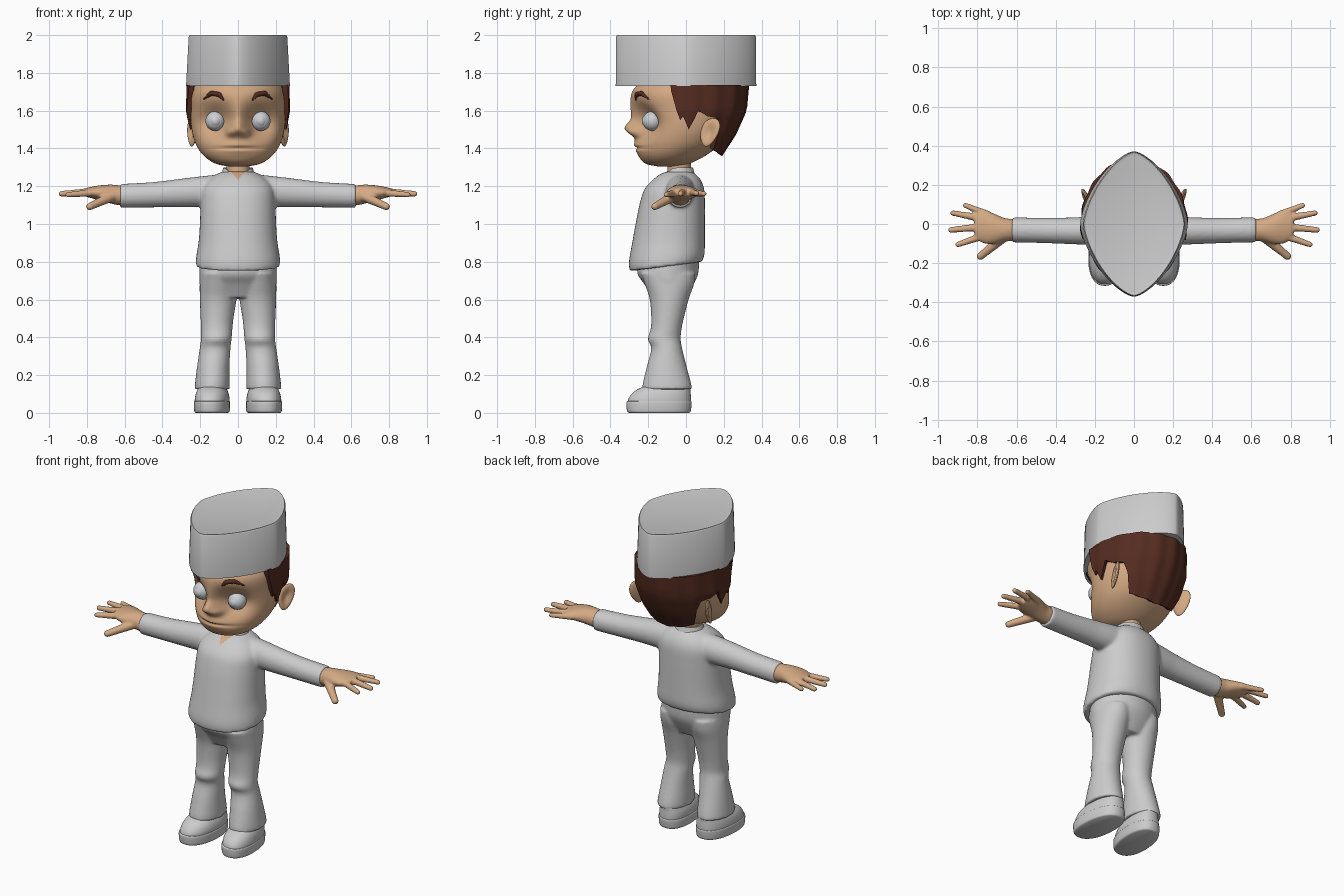
import bpy, bmesh, math
from mathutils import Vector

cube = bpy.data.objects.get("Cube")
if cube:
    bpy.data.objects.remove(cube)


def material(name, rgb):
    m = bpy.data.materials.new(name)
    m.use_nodes = True
    m.diffuse_color = (*rgb, 1)
    m.node_tree.nodes["Principled BSDF"].inputs["Base Color"].default_value = (*rgb, 1)
    return m


CLOTH = material("pale grey cloth", (.6, .6, .6))
SKIN = material("warm skin", (.66, .4, .23))
HAIR = material("dark brown hair", (.09, .025, .015))
EYE = material("eye grey", (.6, .62, .65))


def sample(keys, steps):
    """Smooth Catmull-Rom resampling of key rows."""
    rows, last = [], len(keys) - 1
    for i in range(last):
        p0, p1, p2, p3 = (keys[min(max(j, 0), last)] for j in range(i - 1, i + 3))
        for k in range(steps):
            t = k / steps
            rows.append([b + .5 * t * (c - a + t * (2*a - 5*b + 4*c - d + t * (3*(b - c) + d - a)))
                         for a, b, c, d in zip(p0, p1, p2, p3)])
    return rows + [list(keys[-1])]


def power(c, p):
    return math.copysign(abs(c) ** (2 / p), c)


def loft(bm, keys, axis="z", p=2, n=48, steps=6, side=1):
    """Skin rings given as (position, low a, high a, low b, high b)."""
    rings = []
    for t, a0, a1, b0, b1 in sample(keys, steps):
        ring = []
        for i in range(n):
            w = math.tau * i / n
            a = (a0 + a1) / 2 + (a1 - a0) / 2 * power(math.cos(w), p)
            b = (b0 + b1) / 2 + (b1 - b0) / 2 * power(math.sin(w), p)
            x, y, z = (a, b, t) if axis == "z" else (t, a, b)
            ring.append(bm.verts.new((x * side, y, z)))
        rings.append(ring)
    for r, q in zip(rings, rings[1:]):
        for i in range(n):
            j = (i + 1) % n
            bm.faces.new((r[i], r[j], q[j], q[i]))
    bm.faces.new(rings[0])
    bm.faces.new(rings[-1])


def blobs(bm, a, b, ra, rb, side, count=10):
    """Overlapping balls from a to b, fused later by the remesh."""
    for i in range(count):
        t = i / (count - 1)
        c = Vector(a).lerp(Vector(b), t)
        c.x *= side
        made = bmesh.ops.create_icosphere(bm, subdivisions=2, radius=ra + (rb - ra) * t)
        bmesh.ops.translate(bm, verts=made["verts"], vec=c)


def finish(name, bm, mat, voxel=0, smooth=0, angle=None, thick=0):
    bmesh.ops.recalc_face_normals(bm, faces=bm.faces)
    me = bpy.data.meshes.new(name)
    bm.to_mesh(me)
    bm.free()
    ob = bpy.data.objects.new(name, me)
    bpy.context.collection.objects.link(ob)
    bpy.ops.object.select_all(action="DESELECT")
    ob.select_set(True)
    bpy.context.view_layer.objects.active = ob
    if voxel:
        m = ob.modifiers.new("fuse", "REMESH")
        m.mode, m.voxel_size = "VOXEL", voxel
        m = ob.modifiers.new("soften", "SMOOTH")
        m.factor, m.iterations = .5, smooth
    if thick:
        m = ob.modifiers.new("thickness", "SOLIDIFY")
        m.thickness, m.offset = thick, -1
    for m in list(ob.modifiers):
        bpy.ops.object.modifier_apply(modifier=m.name)
    ob.data.materials.clear()
    ob.data.materials.append(mat)
    if angle:
        bpy.ops.object.shade_smooth_by_angle(angle=math.radians(angle))
    else:
        bpy.ops.object.shade_smooth()
    return ob


def bump(x, z, cx, cz, sx, sz):
    return math.exp(-.5 * (((x - cx) / sx) ** 2 + ((z - cz) / sz) ** 2))


# Head with sculpted sockets, nose and lips
bm = bmesh.new()
loft(bm, [(1.305, -.05, .05, -.15, -.04), (1.32, -.12, .12, -.215, .02), (1.36, -.18, .18, -.25, .1),
          (1.42, -.222, .222, -.262, .18), (1.5, -.245, .245, -.27, .24), (1.6, -.25, .25, -.29, .28),
          (1.7, -.245, .245, -.285, .285), (1.78, -.19, .19, -.21, .21)], n=112, steps=10)
for v in bm.verts:
    x, z = abs(v.co.x), v.co.z
    move = .085 * bump(x, z, .12, 1.545, .065, .062)
    move -= .06 * bump(x, z, 0, 1.505, .034, .028) + .015 * bump(x, z, 0, 1.57, .03, .05)
    move -= .03 * bump(x, z, .042, 1.485, .016, .016)
    move -= .016 * bump(x, z, 0, 1.41, .07, .022)
    move += .016 * bump(x, z, 0, 1.402, .075, .006)
    v.co.y += move * min(1, max(0, -v.co.y / .1))
finish("head", bm, SKIN)

# Neck
bm = bmesh.new()
loft(bm, [(1.2, -.075, .075, -.12, .03), (1.27, -.062, .062, -.1, .025), (1.36, -.065, .065, -.1, .03)])
finish("neck", bm, SKIN)

# Eyes, brows and ears
for side, word in ((1, "left"), (-1, "right")):
    bm = bmesh.new()
    for radius, y in ((.052, -.178), (.034, -.2)):
        made = bmesh.ops.create_uvsphere(bm, u_segments=32, v_segments=20, radius=radius)
        bmesh.ops.translate(bm, verts=made["verts"], vec=(side * .12, y, 1.545))
    finish(word + "_eye", bm, EYE)

    bm = bmesh.new()
    arch = [(.078, -.264, 1.66, .008), (.1, -.261, 1.686, .014), (.14, -.237, 1.692, .014),
            (.185, -.196, 1.66, .005)]
    for a, b in zip(arch, arch[1:]):
        blobs(bm, a[:3], b[:3], a[3], b[3], side, 6)
    finish(word + "_brow", bm, HAIR, .005, 3)

    bm = bmesh.new()
    bmesh.ops.create_uvsphere(bm, u_segments=32, v_segments=20, radius=1)
    for v in bm.verts:
        x, y, z = v.co
        if x > 0:
            x -= 1.3 * math.exp(-(y * y + z * z) / .35)
        y *= .052 * (1 + .2 * z)
        x, z = x * .017, 1.485 + z * .075
        turn = math.radians(-24)
        v.co = (side * (.245 + x * math.cos(turn) - y * math.sin(turn)),
                .125 + x * math.sin(turn) + y * math.cos(turn) + (z - 1.485) * .25, z)
    finish(word + "_ear", bm, SKIN)


# Hair shell, cut around the ears
def table(rows, t):
    for a, b in zip(rows, rows[1:]):
        if t <= b[0]:
            f = max(0, (t - a[0]) / (b[0] - a[0]))
            return [p + (q - p) * f for p, q in zip(a, b)]
    return rows[-1]


EDGE = [(-14, 1.71), (-9, 1.6), (-6, 1.55), (-3, 1.57), (3, 1.5), (8, 1.55), (12, 1.6), (22, 1.57),
        (34, 1.56), (40, 1.5), (43, 1.39), (60, 1.375), (90, 1.36)]
SHAPE = [(1.36, .2, .19), (1.47, .25, .262), (1.6, .274, .32), (1.74, .27, .333)]
bm = bmesh.new()
columns = []
for deg in range(-14, 195):
    low = table(EDGE, min(deg, 180 - deg))[1]
    w = math.radians(deg)
    ripple = 1 + .01 * math.sin(w * 16)
    column = []
    for k in range(11):
        z = low + (1.735 - low) * k / 10
        _, wide, back = table(SHAPE, z)
        column.append(bm.verts.new((wide * ripple * math.cos(w), back * ripple * math.sin(w), z)))
    columns.append(column)
for c, d in zip(columns, columns[1:]):
    for k in range(10):
        bm.faces.new((c[k], d[k], d[k + 1], c[k + 1]))
finish("hair", bm, HAIR, angle=50, thick=.03)

# Tall pointed-oval hat
bm = bmesh.new()
loft(bm, [(1.73, -.275, .275, -.372, .372), (1.99, -.261, .261, -.37, .37), (2, -.255, .255, -.365, .365),
          (1.995, -.24, .24, -.345, .345)], p=1.5, n=96, steps=1)
finish("hat", bm, CLOTH, angle=40)

# Shirt with sleeves
bm = bmesh.new()
loft(bm, [(.75, -.222, .222, -.298, .085), (.8, -.222, .222, -.302, .098), (.9, -.208, .208, -.285, .1),
          (1, -.202, .202, -.267, .1), (1.1, -.198, .198, -.247, .1), (1.18, -.192, .192, -.222, .097),
          (1.23, -.16, .16, -.18, .08), (1.265, -.11, .11, -.135, .05), (1.278, -.08, .08, -.1, .03)], p=2.2)
for v in bm.verts:
    v.co.z += (v.co.y + .3) * .13 * max(0, 1 - (v.co.z - .75) / .25)
for side in (1, -1):
    loft(bm, [(.08, -.11, .05, 1.09, 1.265), (.2, -.108, .042, 1.09, 1.252), (.3, -.104, .034, 1.09, 1.24),
              (.45, -.098, .032, 1.088, 1.222), (.625, -.094, .034, 1.085, 1.212)], axis="x", side=side)
shirt = finish("shirt", bm, CLOTH, .009, 8)
shirt.data.materials.append(SKIN)
for f in shirt.data.polygons:
    x, y, z = f.center
    f.material_index = int(y < -.07 and abs(x) < (z - 1.235) * .9)

# Collar
bm = bmesh.new()
columns = []
for i in range(64):
    w = math.tau * i / 64
    front = max(0, -math.sin(w)) ** 4
    columns.append([bm.verts.new((rx * math.cos(w), -.035 + ry * math.sin(w), z))
                    for rx, ry, z in ((.105, .1, 1.225), (.088, .082, 1.262 - .025 * front),
                                      (.078, .072, 1.298 - .06 * front))])
for i, c in enumerate(columns):
    d = columns[(i + 1) % 64]
    for k in (0, 1):
        bm.faces.new((c[k], d[k], d[k + 1], c[k + 1]))
finish("collar", bm, CLOTH, angle=50, thick=.012)

# Trousers
bm = bmesh.new()
loft(bm, [(.61, -.15, .15, -.18, .0), (.68, -.2, .2, -.22, .04), (.74, -.205, .205, -.258, .065),
          (.82, -.2, .2, -.25, .07)])
for side in (1, -1):
    loft(bm, [(.125, .044, .23, -.232, .032), (.16, .044, .227, -.228, .026), (.25, .045, .216, -.206, .002),
              (.34, .04, .203, -.184, -.02), (.39, .034, .196, -.202, -.028), (.44, .03, .196, -.188, -.024),
              (.5, .024, .198, -.184, -.012), (.6, .008, .202, -.192, .014), (.68, .002, .203, -.218, .042),
              (.74, .005, .2, -.24, .05)], side=side)
finish("trousers", bm, CLOTH, .009, 5)

for side, word in ((1, "left"), (-1, "right")):
    # Shoe: thick sole and rounded upper, toes turned out
    for part, keys in (("sole", [(0, .055, .222, -.3, .015), (.01, .045, .23, -.312, .025),
                                 (.055, .043, .232, -.316, .03), (.062, .05, .225, -.308, .022)]),
                       ("shoe", [(.05, .048, .228, -.31, .026), (.08, .047, .227, -.302, .026),
                                 (.11, .054, .22, -.278, .024), (.135, .07, .205, -.235, .02),
                                 (.148, .1, .175, -.18, -.02)])):
        bm = bmesh.new()
        loft(bm, keys, p=2.3, side=side)
        for v in bm.verts:
            v.co.x -= side * (v.co.y + .14) * .07
        finish(word + "_" + part, bm, CLOTH, angle=40)

    # Hand: wrist, palm and five digits
    bm = bmesh.new()
    loft(bm, [(.6, -.085, .025, 1.095, 1.2), (.66, -.09, .03, 1.105, 1.208), (.72, -.102, .055, 1.122, 1.206),
              (.77, -.098, .072, 1.135, 1.198), (.815, -.07, .05, 1.148, 1.188)], axis="x", side=side)
    for base, tip, thick in (((.75, .05, 1.163), (.862, .095, 1.16), .02),
                             ((.78, .028, 1.168), (.925, .056, 1.162), .021),
                             ((.78, -.015, 1.17), (.935, -.03, 1.16), .022),
                             ((.77, -.06, 1.165), (.9, -.105, 1.155), .021),
                             ((.67, -.07, 1.145), (.785, -.165, 1.092), .028)):
        blobs(bm, base, tip, thick, thick * .72, side, 12)
    finish(word + "_hand", bm, SKIN, .006, 5)
